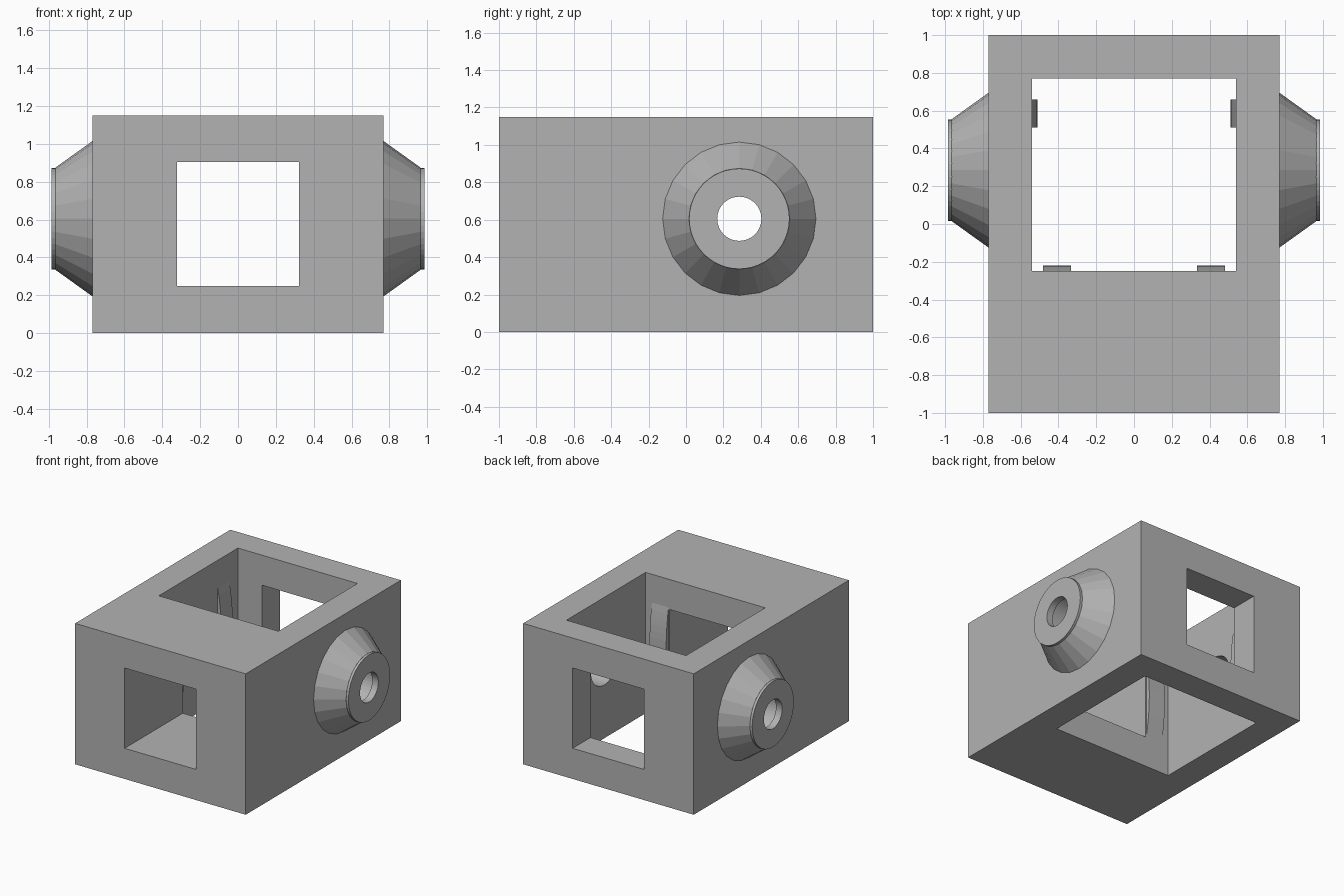
import bpy
import bmesh
import math
from mathutils import Matrix, Vector

cube = bpy.data.objects.get("Cube")
if cube:
    bpy.data.objects.remove(cube, do_unlink=True)

# Single grey colour
grey = bpy.data.materials.new("plain_grey")
grey.use_nodes = True
colour = (0.45, 0.45, 0.45, 1)
grey.diffuse_color = colour
grey.node_tree.nodes["Principled BSDF"].inputs["Base Color"].default_value = colour

AXIS_Y, AXIS_Z = 0.285, 0.605   # centre line of the side bosses
BORE = 0.17


def finish(name, bm):
    bmesh.ops.recalc_face_normals(bm, faces=bm.faces)
    mesh = bpy.data.meshes.new(name)
    bm.to_mesh(mesh)
    bm.free()
    mesh.materials.append(grey)
    obj = bpy.data.objects.new(name, mesh)
    bpy.context.collection.objects.link(obj)
    return obj


def box(name, low, high):
    low, high = Vector(low), Vector(high)
    bm = bmesh.new()
    bmesh.ops.create_cube(bm, size=1, matrix=Matrix.Translation((low + high) / 2)
                          @ Matrix.Diagonal((*(high - low), 1)))
    return finish(name, bm)


def lathe(name, profile, sides, side):
    """Closed (x, radius) profile turned around the boss axis."""
    bm = bmesh.new()
    rings = []
    for i in range(sides):
        a = math.tau * i / sides
        rings.append([bm.verts.new((side * x, AXIS_Y + r * math.cos(a), AXIS_Z + r * math.sin(a)))
                      for x, r in profile])
    n = len(profile)
    for i in range(sides):
        a, b = rings[i], rings[(i + 1) % sides]
        for j in range(n):
            k = (j + 1) % n
            bm.faces.new((a[j], a[k], b[k], b[j]))
    return finish(name, bm)


def cut(target, cutter):
    cutter.hide_render = True
    mod = target.modifiers.new("cut", 'BOOLEAN')
    mod.operation = 'DIFFERENCE'
    mod.solver = 'EXACT'
    mod.object = cutter
    bpy.context.view_layer.objects.active = target
    bpy.ops.object.modifier_apply(modifier=mod.name)
    bpy.data.objects.remove(cutter, do_unlink=True)


def rib(name, origin, along, outward):
    """Shallow bowed strip standing on an inner wall."""
    low, high, bulge, width, steps = 0.28, 0.92, 0.03, 0.15, 12
    origin, along, outward = Vector(origin), Vector(along), Vector(outward)
    bm = bmesh.new()
    verts = []
    for i in range(steps + 1):
        t = i / steps
        p = origin + outward * (bulge * 4 * t * (1 - t))
        p.z = low + (high - low) * t
        verts.append(bm.verts.new(p))
    face = bm.faces.new(verts)
    new = bmesh.ops.extrude_face_region(bm, geom=[face])["geom"]
    bmesh.ops.translate(bm, vec=along * width,
                        verts=[v for v in new if isinstance(v, bmesh.types.BMVert)])
    return finish(name, bm)


# Block with a vertical well, a window running front to back and a cross bore
body = box("body_block", (-0.77, -1, 0), (0.77, 1, 1.15))
cut(body, box("well_cutter", (-0.54, -0.25, -0.2), (0.54, 0.77, 1.4)))
cut(body, box("window_cutter", (-0.323, -1.2, 0.25), (0.323, 1.2, 0.905)))
bm = bmesh.new()
bmesh.ops.create_cone(bm, cap_ends=True, segments=48, radius1=BORE, radius2=BORE, depth=3,
                      matrix=Matrix.Translation((0, AXIS_Y, AXIS_Z))
                      @ Matrix.Rotation(math.pi / 2, 4, 'Y'))
cut(body, finish("bore_cutter", bm))

# Side bosses and inner ribs, mirrored left and right
for side, label in ((1, "left"), (-1, "right")):
    lathe(label + "_boss_cone", [(0.77, 0.41), (0.965, 0.27), (0.965, 0.22), (0.77, 0.22)], 24, side)
    lathe(label + "_boss_collar", [(0.77, BORE), (0.77, 0.25), (0.96, 0.25), (0.96, 0.268),
                                   (0.985, 0.268), (0.985, 0.118), (0.93, 0.118), (0.93, BORE)], 48, side)
    rib(label + "_side_rib", (side * 0.54, 0.51, 0), (0, 1, 0), (-side, 0, 0))
    rib(label + "_front_rib", (side * 0.333, -0.25, 0), (side, 0, 0), (0, 1, 0))
